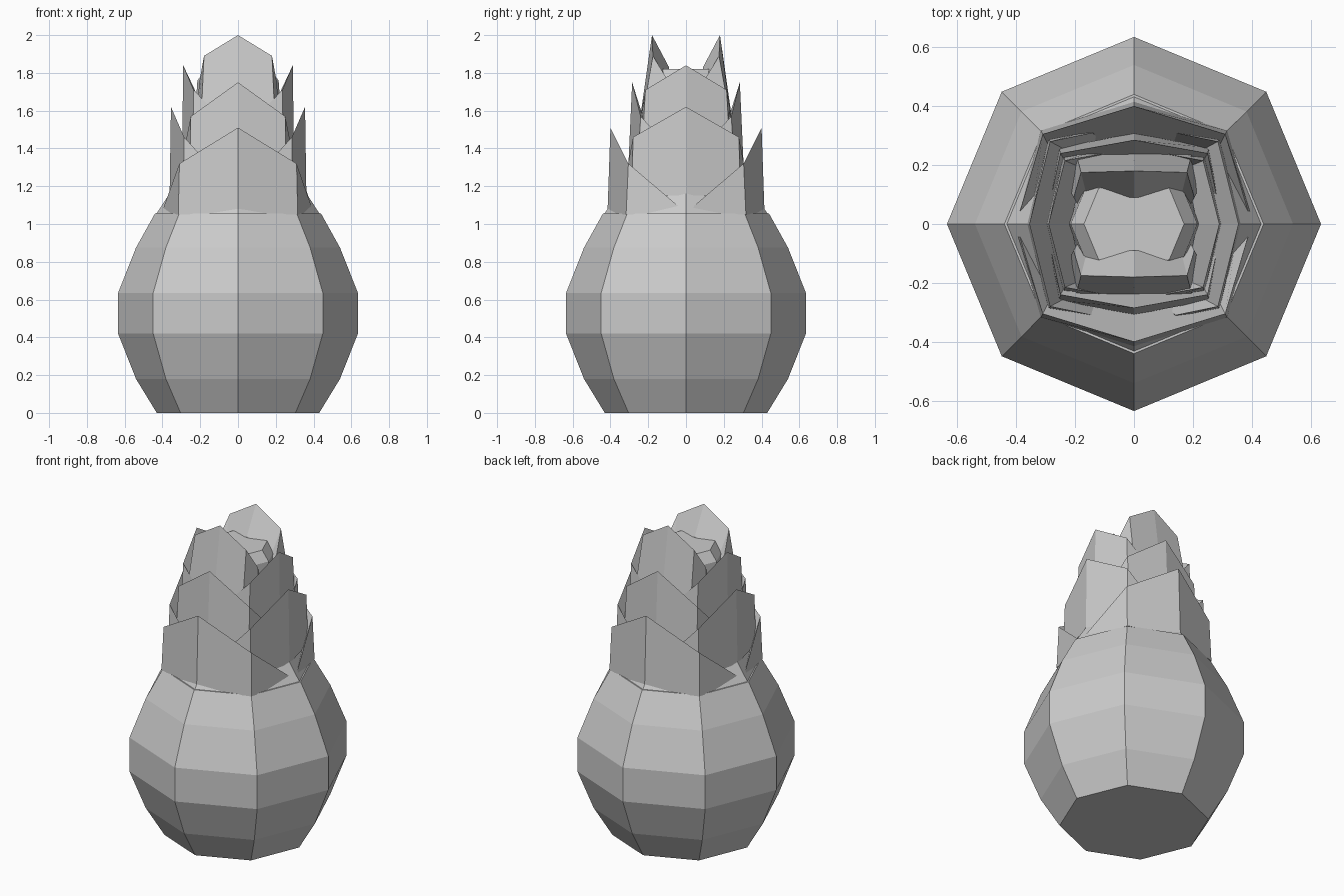
import bpy
from math import cos, sin, pi

if "Cube" in bpy.data.objects:
    bpy.data.objects.remove(bpy.data.objects["Cube"])


def make(name, verts, faces):
    me = bpy.data.meshes.new(name)
    me.from_pydata(verts, [], faces)
    me.update()
    ob = bpy.data.objects.new(name, me)
    bpy.context.collection.objects.link(ob)
    return ob


# Eight-sided stack of rings
def lathe(name, profile, n=8):
    verts = [(r * cos(2 * pi * i / n), r * sin(2 * pi * i / n), z)
             for r, z in profile for i in range(n)]
    faces = [(k * n + i, k * n + (i + 1) % n, (k + 1) * n + (i + 1) % n, (k + 1) * n + i)
             for k in range(len(profile) - 1) for i in range(n)]
    faces.append(tuple(reversed(range(n))))
    faces.append(tuple(range((len(profile) - 1) * n, len(profile) * n)))
    return make(name, verts, faces)


# Pointed wrap-around scale: u is sideways, v is outward from the axis
def scale_pair(name, turn, tip, shoulder, end, base, su, sv, inset, drop):
    half = [(-end[0], end[1], end[2]), (-shoulder[0], shoulder[1], shoulder[2]),
            (0, tip[0], tip[1]), shoulder, end]
    rings = ([(u * su, v * sv, base) for u, v, z in half],
             half,
             [(u * 0.88, v * inset, max(base, z - drop)) for u, v, z in half],
             [(u * 0.88, v * inset, base) for u, v, z in half])
    faces = []
    for k in range(4):
        j = (k + 1) % 4
        for i in range(4):
            faces.append((k * 5 + i, k * 5 + i + 1, j * 5 + i + 1, j * 5 + i))
    faces += [(0, 5, 10, 15), (19, 14, 9, 4)]
    for side in range(2):
        a = turn + side * pi
        verts = [(u * cos(a) + v * sin(a), u * sin(a) - v * cos(a), z)
                 for ring in rings for u, v, z in ring]
        make(f"{name}_{side + 1}", verts, faces)


# Rounded body
lathe("bulb_body", [(.43, 0), (.54, .18), (.635, .42), (.635, .635), (.54, .875), (.44, 1.055)])

# Core filling the gaps between the scales
lathe("bud_core", [(.435, 1.05), (.35, 1.18), (.28, 1.3), (.265, 1.5),
                   (.225, 1.62), (.215, 1.76), (.17, 1.82)])

# Five tiers, alternating front/back and left/right
FB, LR = 0, pi / 2
scale_pair("scale_tier_a", FB, (.40, 1.51), (.31, .305, 1.32), (.40, 0, 1.06), 1.05, 1.02, 1.04, .76, .24)
scale_pair("scale_tier_b", LR, (.355, 1.62), (.28, .285, 1.46), (.31, .14, 1.30), 1.15, 1.03, 1.02, .78, .20)
scale_pair("scale_tier_c", FB, (.285, 1.75), (.25, .24, 1.57), (.28, .10, 1.42), 1.25, 1.02, 1.08, .78, .20)
scale_pair("scale_tier_d", LR, (.29, 1.84), (.215, .235, 1.71), (.24, .10, 1.57), 1.40, 1.08, 1.02, .74, .16)
scale_pair("scale_tier_e", FB, (.18, 2.0), (.18, .175, 1.89), (.205, .09, 1.75), 1.50, 1.1, 1.4, .5, .17)
